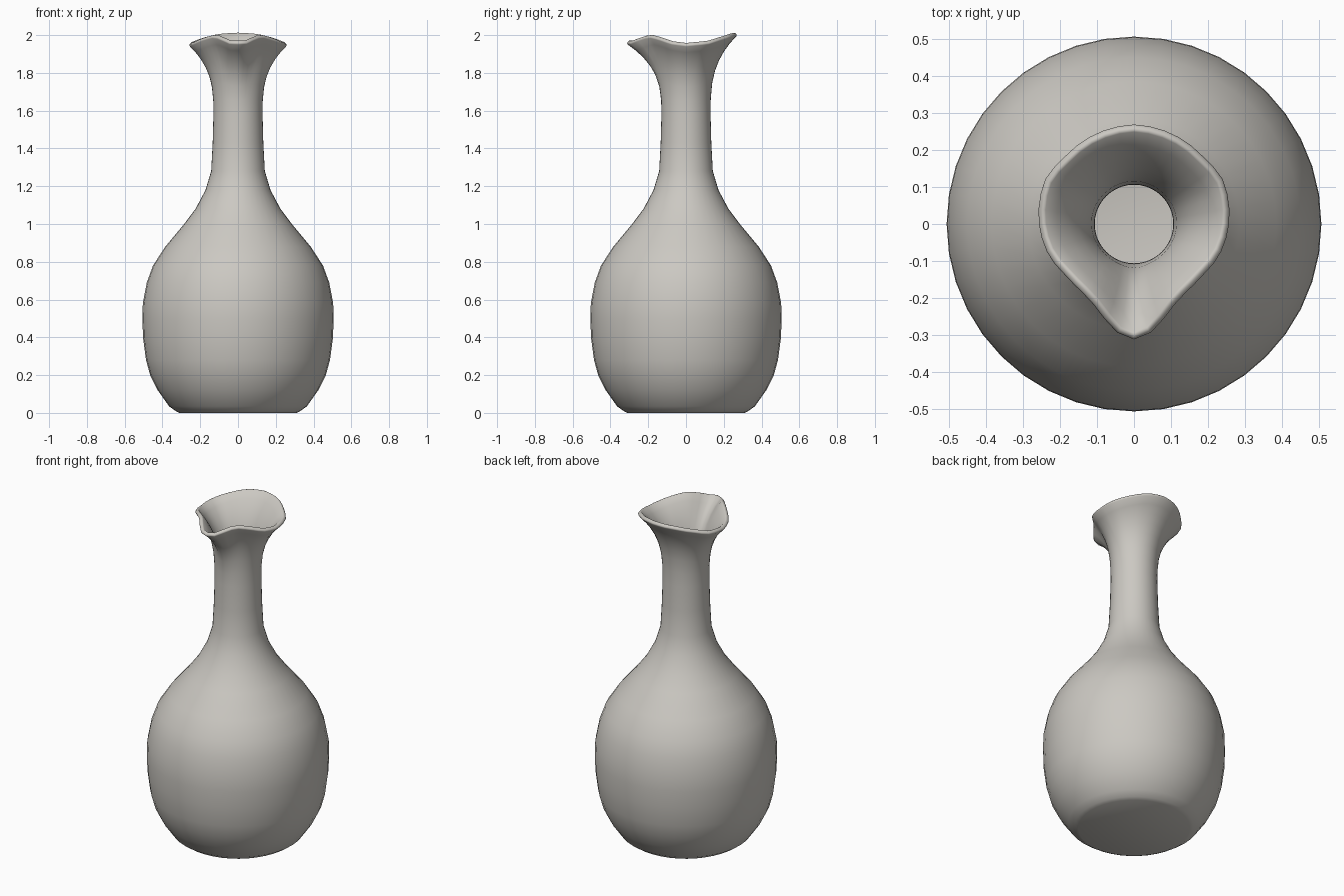
import bpy, bmesh
from math import sin, cos, radians

cube = bpy.data.objects.get("Cube")
if cube:
    bpy.data.objects.remove(cube, do_unlink=True)

SEGMENTS = 40
NECK_Z, NECK_R = 1.58, 0.13

# Body profile from base to neck: (radius, height)
BODY = [(0.31, 0.0), (0.33, 0.01), (0.365, 0.035), (0.425, 0.12), (0.465, 0.2),
        (0.487, 0.28), (0.503, 0.4), (0.506, 0.5), (0.504, 0.58), (0.483, 0.69),
        (0.45, 0.78), (0.385, 0.88), (0.285, 1.0), (0.225, 1.08), (0.172, 1.18),
        (0.142, 1.28), (0.134, 1.43), (NECK_R, NECK_Z)]

# Pinched rim: (angle away from spout, radius, height)
RIM = [(0, 0.315, 1.955), (9, 0.3, 1.957), (24, 0.25, 1.985), (36, 0.236, 1.99),
       (50, 0.232, 1.98), (72, 0.25, 1.955), (90, 0.26, 1.945), (116, 0.272, 1.955),
       (135, 0.264, 1.975), (158, 0.268, 1.995), (180, 0.272, 2.0)]


def rim_at(angle):
    """Interpolate rim radius and height, mirrored left to right."""
    a = min(angle, 360 - angle)
    for (a0, r0, z0), (a1, r1, z1) in zip(RIM, RIM[1:]):
        if a <= a1:
            t = (a - a0) / (a1 - a0)
            return r0 + (r1 - r0) * t, z0 + (z1 - z0) * t


def add_ring(bm, shape):
    """Add one ring of vertices; shape(angle) gives radius and height."""
    ring = []
    for i in range(SEGMENTS):
        angle = 360 * i / SEGMENTS
        r, z = shape(angle)
        ring.append(bm.verts.new((r * sin(radians(angle)), -r * cos(radians(angle)), z)))
    return ring


def flare(t):
    """Blend the round neck into the pinched rim."""
    def shape(angle):
        r, z = rim_at(angle)
        return NECK_R + (r - NECK_R) * t ** 3, NECK_Z + (z - NECK_Z) * t
    return shape


# Jug skin, facing outward: body rings, then flared mouth rings
bm = bmesh.new()
rings = [add_ring(bm, lambda angle, p=p: p) for p in BODY]
rings += [add_ring(bm, flare(t)) for t in (0.2, 0.4, 0.55, 0.68, 0.8, 0.9, 1.0)]
for low, high in zip(rings, rings[1:]):
    for i in range(SEGMENTS):
        j = (i + 1) % SEGMENTS
        bm.faces.new((low[i], low[j], high[j], high[i]))
bm.faces.new(rings[0][::-1])

mesh = bpy.data.meshes.new("jug")
bm.to_mesh(mesh)
bm.free()
jug = bpy.data.objects.new("jug", mesh)
bpy.context.collection.objects.link(jug)

# Wall thickness and softened lip
wall = jug.modifiers.new("wall", 'SOLIDIFY')
wall.thickness = 0.024
wall.offset = -1
lip = jug.modifiers.new("soft_lip", 'BEVEL')
lip.width = 0.008
lip.segments = 2
lip.limit_method = 'ANGLE'
lip.angle_limit = radians(50)

# Glazed clay colour
clay = bpy.data.materials.new("warm_grey_clay")
clay.use_nodes = True
colour = (0.6, 0.58, 0.54, 1)
clay.diffuse_color = colour
clay.node_tree.nodes["Principled BSDF"].inputs["Base Color"].default_value = colour
mesh.materials.append(clay)

bpy.ops.object.select_all(action='DESELECT')
jug.select_set(True)
bpy.context.view_layer.objects.active = jug
bpy.ops.object.shade_smooth()
